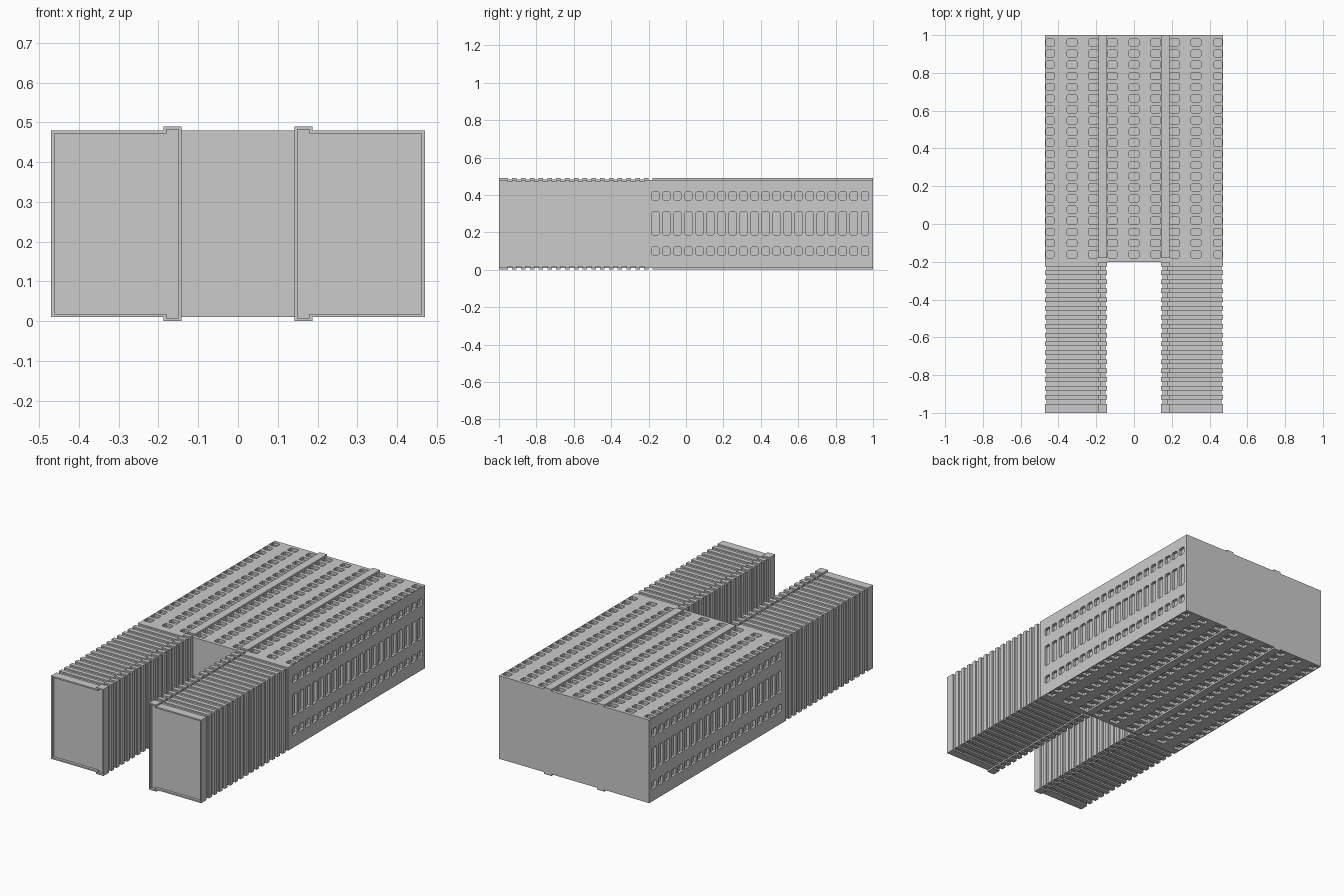
import bpy
import bmesh

cube = bpy.data.objects.get("Cube")
if cube:
    bpy.data.objects.remove(cube, do_unlink=True)

grey = bpy.data.materials.new("plain grey")
colour = (0.6, 0.6, 0.6, 1)
grey.diffuse_color = colour
grey.use_nodes = True
grey.node_tree.nodes["Principled BSDF"].inputs["Base Color"].default_value = colour

BACK, JOIN, FRONT = 1.0, -0.2, -1.0
HALF, LOW, HIGH = 0.47, 0.01, 0.48
DEPTH = 0.016


def finish(name, bm):
    bmesh.ops.recalc_face_normals(bm, faces=bm.faces)
    mesh = bpy.data.meshes.new(name)
    bm.to_mesh(mesh)
    bm.free()
    mesh.materials.append(grey)
    ob = bpy.data.objects.new(name, mesh)
    bpy.context.collection.objects.link(ob)
    return ob


def loft(bm, rings):
    """Skin a list of closed rings and cap both ends."""
    rows = [[bm.verts.new(p) for p in ring] for ring in rings]
    for a, b in zip(rows, rows[1:]):
        for i in range(len(a)):
            j = (i + 1) % len(a)
            bm.faces.new((a[i], a[j], b[j], b[i]))
    bm.faces.new(rows[0])
    bm.faces.new(rows[-1])


def box(bm, x0, x1, y0, y1, z0, z1):
    loft(bm, [[(x0, y0, z), (x1, y0, z), (x1, y1, z), (x0, y1, z)] for z in (z0, z1)])


def clipped(u, v, w, h, c=0.006):
    """Rectangle with clipped corners, centred on u, v."""
    a, b = w / 2, h / 2
    corner = [(a, b - c), (a - c, b), (c - a, b), (-a, b - c)]
    return [(u + p, v + q) for p, q in corner] + [(u - p, v - q) for p, q in corner]


# Main body block
bm = bmesh.new()
box(bm, -HALF, HALF, JOIN, BACK, LOW, HIGH)
body = finish("body", bm)

# Rows of shallow pockets on the top, bottom and both sides
bm = bmesh.new()
columns = [(0, 0.052)]
for x, w in ((0.115, 0.052), (0.215, 0.052), (0.328, 0.052), (0.444, 0.043)):
    columns += [(x, w), (-x, w)]
for row in range(20):
    y = -0.16 + row * 0.059
    for x, w in columns:
        shape = clipped(x, y, w, 0.038)
        for z0, z1 in ((HIGH - DEPTH, HIGH + 0.02), (LOW - 0.02, LOW + DEPTH)):
            loft(bm, [[(p, q, z) for p, q in shape] for z in (z0, z1)])
    for z, h in ((0.1, 0.043), (0.248, 0.123), (0.395, 0.043)):
        shape = clipped(y - 0.004, z, 0.04, h)
        for side in (-1, 1):
            loft(bm, [[(side * x, p, q) for p, q in shape]
                      for x in (HALF - DEPTH, HALF + 0.02)])
cutter = finish("pocket_cutter", bm)
cutter.hide_render = True
cut = body.modifiers.new("pockets", "BOOLEAN")
cut.operation = "DIFFERENCE"
cut.solver = "EXACT"
cut.object = cutter
bpy.context.view_layer.objects.active = body
bpy.ops.object.modifier_apply(modifier=cut.name)
bpy.data.objects.remove(cutter, do_unlink=True)

# Long rails above and below the body
for side, word in ((1, "left"), (-1, "right")):
    for z0, z1, place in ((HIGH, HIGH + 0.01, "top"), (0, LOW, "bottom")):
        bm = bmesh.new()
        box(bm, *sorted((side * 0.142, side * 0.188)), JOIN + 0.02, BACK, z0, z1)
        finish(f"{word}_{place}_rail", bm)


# Ribbed front arms: one flanged section swept along y, stepping in and out
def section(side, y, o):
    half = [(0.142 + o, o), (0.188 - o, o), (0.188 - o, LOW + o), (HALF - o, LOW + o)]
    top = [(x, HIGH + LOW - z) for x, z in reversed(half)]
    return [(side * x, y, z) for x, z in half + top]


GROOVE = 0.008
RIBS = 16
steps = [(FRONT + 0.015, GROOVE), (FRONT, GROOVE), (FRONT, 0),
         (-0.952, 0), (-0.952, GROOVE)]
pitch = 0.047
for i in range(RIBS):
    y = JOIN - 0.024 - pitch * (RIBS - 1 - i)
    steps += [(y, GROOVE), (y, 0), (y + 0.024, 0)]
    if i < RIBS - 1:
        steps.append((y + 0.024, GROOVE))
for side, word in ((1, "left"), (-1, "right")):
    bm = bmesh.new()
    loft(bm, [section(side, y, o) for y, o in steps])
    finish(f"{word}_ribbed_arm", bm)
